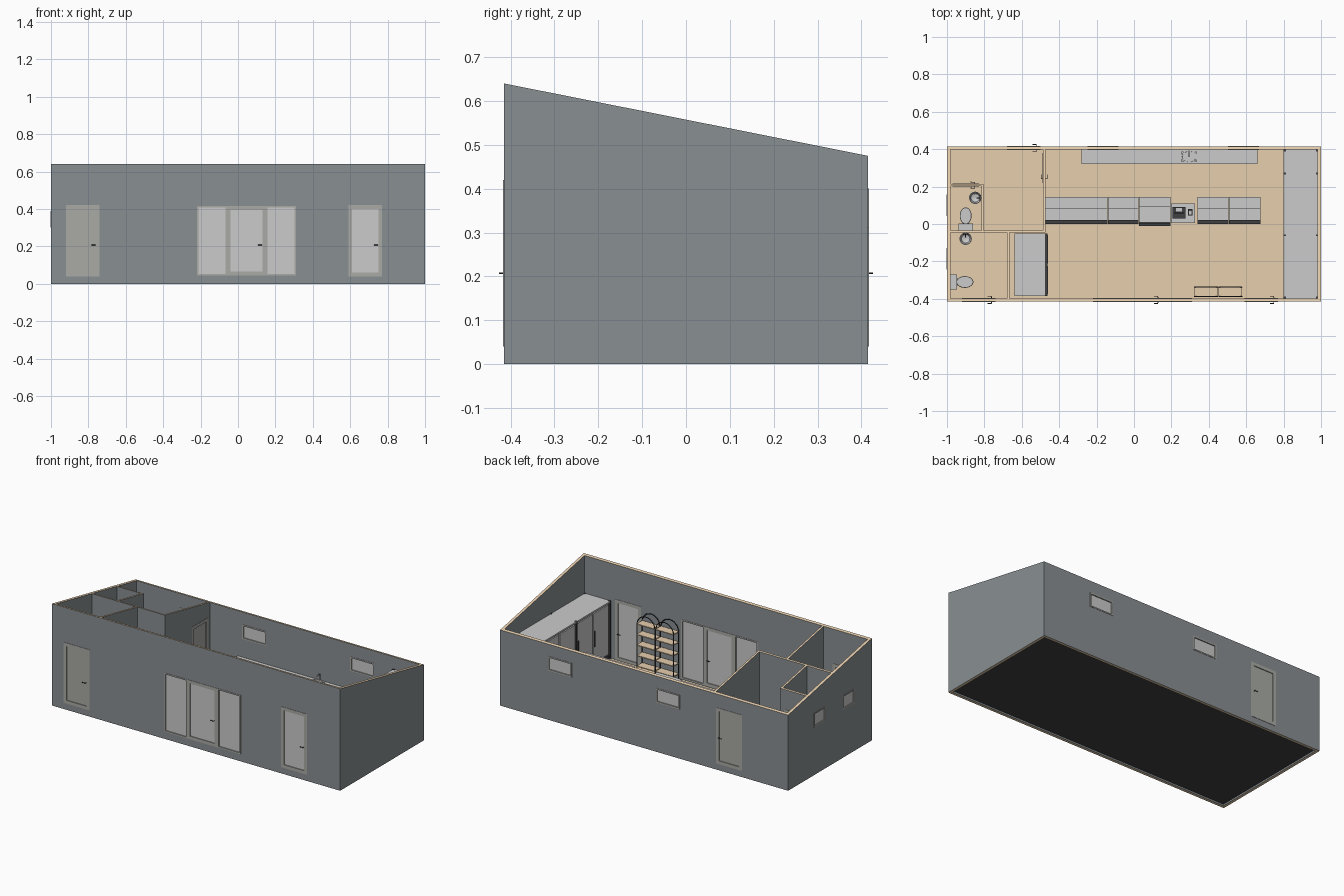
import bpy, bmesh, math
from mathutils import Matrix, Vector

if "Cube" in bpy.data.objects:
    bpy.data.objects.remove(bpy.data.objects["Cube"])

def mat(name, r, g, b):
    m = bpy.data.materials.new(name)
    m.diffuse_color = (r, g, b, 1)
    m.use_nodes = True
    m.node_tree.nodes["Principled BSDF"].inputs["Base Color"].default_value = m.diffuse_color
    return m

SLATE = mat("slate", .25, .275, .29)
TAN = mat("tan", .8, .62, .42)
DARK = mat("dark", .05, .05, .055)
FRAME = mat("frame", .40, .41, .38)
I = Matrix.Identity(4)
FL = .04                                   # floor level

def roof(y):
    return .64 - (y + .415) * .165 / .83

def finish(name, bm, m=None, M=I):
    bmesh.ops.recalc_face_normals(bm, faces=bm.faces)
    me = bpy.data.meshes.new(name)
    bm.to_mesh(me)
    bm.free()
    me.transform(M)
    if m:
        me.materials.append(m)
    ob = bpy.data.objects.new(name, me)
    bpy.context.collection.objects.link(ob)
    return ob

def box(name, x0, x1, y0, y1, z0, z1, m=None, M=I):
    # z1=None gives a top that follows the roof slope
    bm = bmesh.new()
    bmesh.ops.create_cube(bm, size=1)
    for v in bm.verts:
        x, y = (x1 if v.co.x > 0 else x0), (y1 if v.co.y > 0 else y0)
        top = roof(y) if z1 is None else z1
        v.co = (x, y, top if v.co.z > 0 else z0)
    return finish(name, bm, m, M)

def prism(name, prof, x0, x1, m=None):
    # (y, z) profile extruded along x
    bm = bmesh.new()
    f = bm.faces.new([bm.verts.new((x0, y, z)) for y, z in prof])
    r = bmesh.ops.extrude_face_region(bm, geom=[f])
    bmesh.ops.translate(bm, vec=(x1 - x0, 0, 0), verts=[v for v in r["geom"] if isinstance(v, bmesh.types.BMVert)])
    return finish(name, bm, m)

def lathe(name, prof, M, sx=1, sy=1, n=24, m=None):
    bm = bmesh.new()
    rings = [[bm.verts.new((r * sx * math.cos(2 * math.pi * i / n), r * sy * math.sin(2 * math.pi * i / n), z))
              for i in range(n)] for r, z in prof]
    for a, b in zip(rings, rings[1:]):
        for i in range(n):
            bm.faces.new((a[i], a[(i + 1) % n], b[(i + 1) % n], b[i]))
    bm.faces.new(rings[0])
    bm.faces.new(rings[-1])
    ob = finish(name, bm, m, M)
    bpy.context.view_layer.objects.active = ob
    ob.select_set(True)
    bpy.ops.object.shade_smooth_by_angle(angle=math.radians(35))
    ob.select_set(False)
    return ob

def tube(name, pts, r, M=I, m=None):
    cu = bpy.data.curves.new(name, "CURVE")
    cu.dimensions = "3D"
    cu.bevel_depth, cu.bevel_resolution, cu.use_fill_caps = r, 1, True
    s = cu.splines.new("POLY")
    s.points.add(len(pts) - 1)
    for p, q in zip(s.points, pts):
        p.co = (*(M @ Vector(q)), 1)
    if m:
        cu.materials.append(m)
    ob = bpy.data.objects.new(name, cu)
    bpy.context.collection.objects.link(ob)

def place(x, y, deg=0, z=0):
    return Matrix.Translation((x, y, z)) @ Matrix.Rotation(math.radians(deg), 4, "Z")

def cut(ob, cutters):
    # subtract cutters, then colour cut edges and wall tops tan, sides slate
    for c in cutters:
        mod = ob.modifiers.new("cut", "BOOLEAN")
        mod.object, mod.operation, mod.solver = c, "DIFFERENCE", "EXACT"
    me = bpy.data.meshes.new_from_object(ob.evaluated_get(bpy.context.evaluated_depsgraph_get()))
    ob.modifiers.clear()
    ob.data = me
    me.materials.clear()
    me.materials.append(SLATE)
    me.materials.append(TAN)
    for p in me.polygons:
        p.material_index = int(abs(p.normal.z) > .5)
    for c in cutters:
        bpy.data.objects.remove(c)

def unit(name, M, w, z0, z1, t, glazed=True, handle=0, leaf=None):
    # framed door or window in a wall of thickness t; returns the wall cutter
    h, b = w / 2, .02 if handle else .008
    d = t / 2 + .002
    for s in (-1, 1):
        a, c = sorted((s * h, s * (h - b)))
        box(name + "_jamb", a, c, -d, d, z0, z1, FRAME, M)
    for a, c in ((z0, z0 + b), (z1 - b, z1)):
        box(name + "_rail", -h + b, h - b, -d, d, a, c, FRAME, M)
    p = t / 2 - .003 if handle else .004
    box(name + "_panel", -h + b, h - b, -p, p, z0 + b, z1 - b, None if glazed else FRAME, M)
    if handle:
        hx = handle * (h - .022)
        for s in (-1, 1):
            tube(name + "_handle", [(hx, s * t / 2, .207), (hx, s * (d + .008), .207),
                                    (hx - handle * .022, s * (d + .008), .207)], .002, M, DARK)
    return box("cutter", -h, h, -.03, .03, z0, z1, None, M)

# Outer shell with doors and windows
T = .018
yf, yb, xl = -.415 + T / 2, .415 - T / 2, -1 + T / 2
cuts = [box("cutter", -1 + T, 1 - T, -.415 + T, .415 - T, -.1, 1)]
cuts += [unit("left_door", place(-.83, yf), .18, FL, .42, T, False, 1),
         unit("right_door", place(.68, yf), .18, FL, .42, T, True, 1),
         unit("main_door", place(.045, yf), .21, .045, .415, T, True, 1),
         unit("main_side_window_l", place(-.14, yf), .16, .045, .415, T),
         unit("main_side_window_r", place(.23, yf), .16, .045, .415, T),
         unit("back_door", place(-.59, yb), .18, FL, .39, T, False, 1)]
cuts += [unit("back_window", place(x, yb), .165, .31, .40, T) for x in (.585, -.165)]
cuts += [unit("side_window", place(xl, y, 90), .115, .30, .39, T) for y in (.10, -.185)]
cut(box("outer_walls", -1, 1, -.415, .415, 0, None), cuts)

# Floor: wooden top, dark underside
box("floor", -.982, .982, -.397, .397, .025, FL, TAN)
box("floor_base", -.982, .982, -.397, .397, .01, .025, DARK)

# Partitions
t = .012
cut(box("partition_hall", -.486, -.474, -.034, .397, FL, None),
    [unit("hall_door", place(-.48, .30, 90), .16, FL, .39, t, False, -1)])
cut(box("partition_toilet_end", -.982, -.816, .202, .214, FL, None),
    [unit("toilet_door", place(-.90, .208), .14, FL, .39, t, False, 1)])
cut(box("partition_middle", -.982, -.474, -.046, -.034, FL, None), [])
cut(box("partition_front", -.678, -.666, -.397, -.046, FL, None), [])
cut(box("partition_toilet_side", -.816, -.804, -.034, .214, FL, None), [])

# Tall cold cabinet along the right wall
box("cold_cabinet", .812, .98, -.397, .397, FL, .40)
box("cold_cabinet_top", .80, .98, -.397, .397, .39, .40)
box("cold_cabinet_plinth", .805, .812, -.397, .397, FL, .06, DARK)
for y in (-.392, -.06, .27, .392):
    box("cabinet_post", .798, .812, y - .005, y + .005, FL, .402, DARK)
    box("cabinet_rear_post", .974, .982, y - .005, y + .005, .39, .402, DARK)
for y0, y1 in ((-.38, -.23), (-.22, -.07), (-.05, .10), (.11, .26), (.28, .38)):
    box("cabinet_panel", .804, .812, y0, y1, .07, .38)
    box("cabinet_pull", .799, .804, y1 - .012, y1 - .008, .17, .27, DARK)

# Tall refrigerator by the front partition
box("refrigerator", -.64, -.475, -.385, -.05, FL, .38)
box("refrigerator_front", -.475, -.463, -.385, -.05, FL, .38, DARK)
for y in (-.30, -.135):
    box("refrigerator_door", -.463, -.461, y - .075, y + .075, .07, .36)

# Back work counter with sink
basin = box("cutter", .255, .335, .335, .385, .165, .3)
c = box("work_counter", -.28, .66, .32, .397, FL, .195)
cut(c, [basin])
c.data.materials.clear()
lathe("sink_rim", [(.036, .196), (.042, .196), (.042, .199), (.036, .199), (.030, .172), (.001, .170)],
      place(.295, .36), 1.05, .8)
tube("sink_tap", [(.295, .391, .195), (.295, .391, .235), (.295, .375, .24), (.295, .36, .23)], .003)

# Serving counter: stepped display cases with dark fronts
def case(x0, x1, front=.0, split=.085):
    f = front + .02
    prism("display_case", [(f, FL), (.145, FL), (.145, .20), (split, .20), (split, .27), (f, .27)], x0, x1)
    box("case_front", x0, x1, front, f, FL, .15, DARK)
    box("case_shelf_edge", x0, x1, f - .004, f, .205, .209, DARK)

for x0, x1 in ((-.475, -.311), (-.309, -.141), (-.139, .024), (.34, .506), (.509, .675)):
    case(x0, x1)
case(.026, .195, -.012, .095)
box("low_case_front", .026, .195, -.012, .033, FL, .19, DARK)
box("till_counter", .197, .325, .005, .11, FL, .20)
box("till_base", .207, .275, .03, .09, .20, .215, DARK)
box("till_screen", .215, .267, .055, .062, .215, .26, DARK)
box("till_keys", .225, .257, .066, .086, .215, .219)
box("card_reader", .29, .312, .045, .08, .20, .212, DARK)
box("card_reader_pad", .294, .308, .05, .07, .212, .214)

# Arched shelf units by the front wall
for cx in (.385, .515):
    w = .062
    for y in (-.388, -.338):
        arch = [(cx + w * math.cos(a), y, .335 + w * math.sin(a)) for a in [math.pi * i / 12 for i in range(13)]]
        tube("shelf_frame", [(cx + w, y, FL)] + arch + [(cx - w, y, FL)], .003, I, DARK)
    for i in range(5):
        z = .07 + i * .066
        box("shelf_board", cx - w, cx + w, -.39, -.336, z, z + .006, TAN)

# Toilets (local +y faces away from the wall)
for M in (place(-.90, -.034), place(-.982, -.31, -90)):
    box("toilet_tank", -.037, .037, 0, .033, .10, .17, None, M)
    box("toilet_tank_lid", -.039, .039, 0, .036, .17, .176, None, M)
    box("toilet_neck", -.018, .018, .02, .06, FL, .105, None, M)
    lathe("toilet_bowl", [(.02, FL), (.02, .065), (.032, .10), (.034, .113), (.024, .113), (.015, .085), (.001, .08)],
          M @ place(0, .078), .9, 1.3)
    lathe("toilet_lid", [(.033, .114), (.035, .116), (.033, .119)], M @ place(0, .078), .9, 1.3)

# Wash basins
for M in (place(-.816, .14, 90), place(-.90, -.046, 180)):
    lathe("basin", [(.012, .15), (.028, .17), (.033, .19), (.029, .19), (.022, .172), (.001, .166)], M @ place(0, .033))
    lathe("basin_pedestal", [(.016, FL), (.010, .06), (.010, .152)], M @ place(0, .025), n=12)
    tube("basin_tap", [(0, .006, .185), (0, .006, .208), (0, .026, .206)], .003, M, DARK)
    for s in (-1, 1):
        tube("basin_knob", [(s * .012, .007, .188), (s * .012, .007, .20)], .003, M, DARK)
